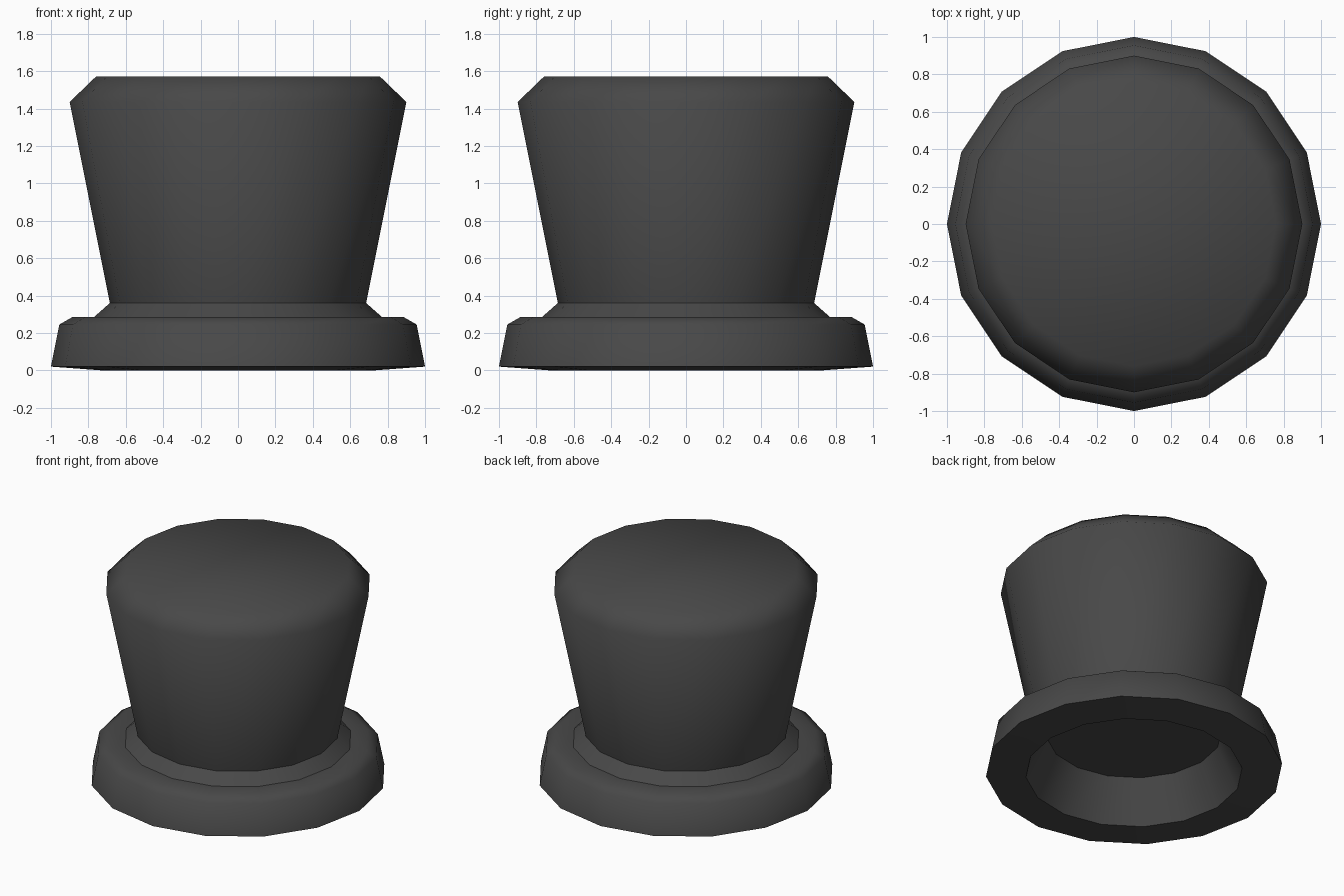
import bpy, bmesh, math

if "Cube" in bpy.data.objects:
    bpy.data.objects.remove(bpy.data.objects["Cube"])

SIDES = 16

felt = bpy.data.materials.new("charcoal_felt")
felt.diffuse_color = (0.065, 0.065, 0.065, 1)
felt.use_nodes = True
felt.node_tree.nodes["Principled BSDF"].inputs["Base Color"].default_value = felt.diffuse_color


def lathe(name, profile, angle=60):
    """Spin a (radius, height) profile around z; radius 0 closes with a flat cap."""
    bm = bmesh.new()
    rings = []
    for r, z in profile:
        if r == 0:
            continue
        rings.append([bm.verts.new((r * math.cos(2 * math.pi * i / SIDES),
                                    r * math.sin(2 * math.pi * i / SIDES), z))
                      for i in range(SIDES)])
    for a, b in zip(rings, rings[1:]):
        for i in range(SIDES):
            j = (i + 1) % SIDES
            bm.faces.new((a[i], a[j], b[j], b[i]))
    if profile[0][0] == 0:
        bm.faces.new(rings[0][::-1])
    if profile[-1][0] == 0:
        bm.faces.new(rings[-1])
    mesh = bpy.data.meshes.new(name)
    bm.to_mesh(mesh)
    bm.free()
    mesh.materials.append(felt)
    obj = bpy.data.objects.new(name, mesh)
    bpy.context.collection.objects.link(obj)
    bpy.ops.object.select_all(action='DESELECT')
    obj.select_set(True)
    bpy.context.view_layer.objects.active = obj
    bpy.ops.object.shade_smooth_by_angle(angle=math.radians(angle))
    return obj


# Hollow underside, from its ceiling down to the rim
lathe("head_opening", [(0, 0.30), (0.59, 0.30), (0.73, 0.0)][::1], 40)

# Thick rolled brim with its underside
lathe("brim", [(0.73, 0.0), (1.0, 0.02), (0.955, 0.245), (0.885, 0.285), (0.77, 0.285)])

# Sloping collar between brim and crown
lathe("collar", [(0.77, 0.285), (0.685, 0.36)])

# Flared crown with bevelled flat top
lathe("crown", [(0.685, 0.36), (0.90, 1.435), (0.76, 1.57), (0, 1.57)])
